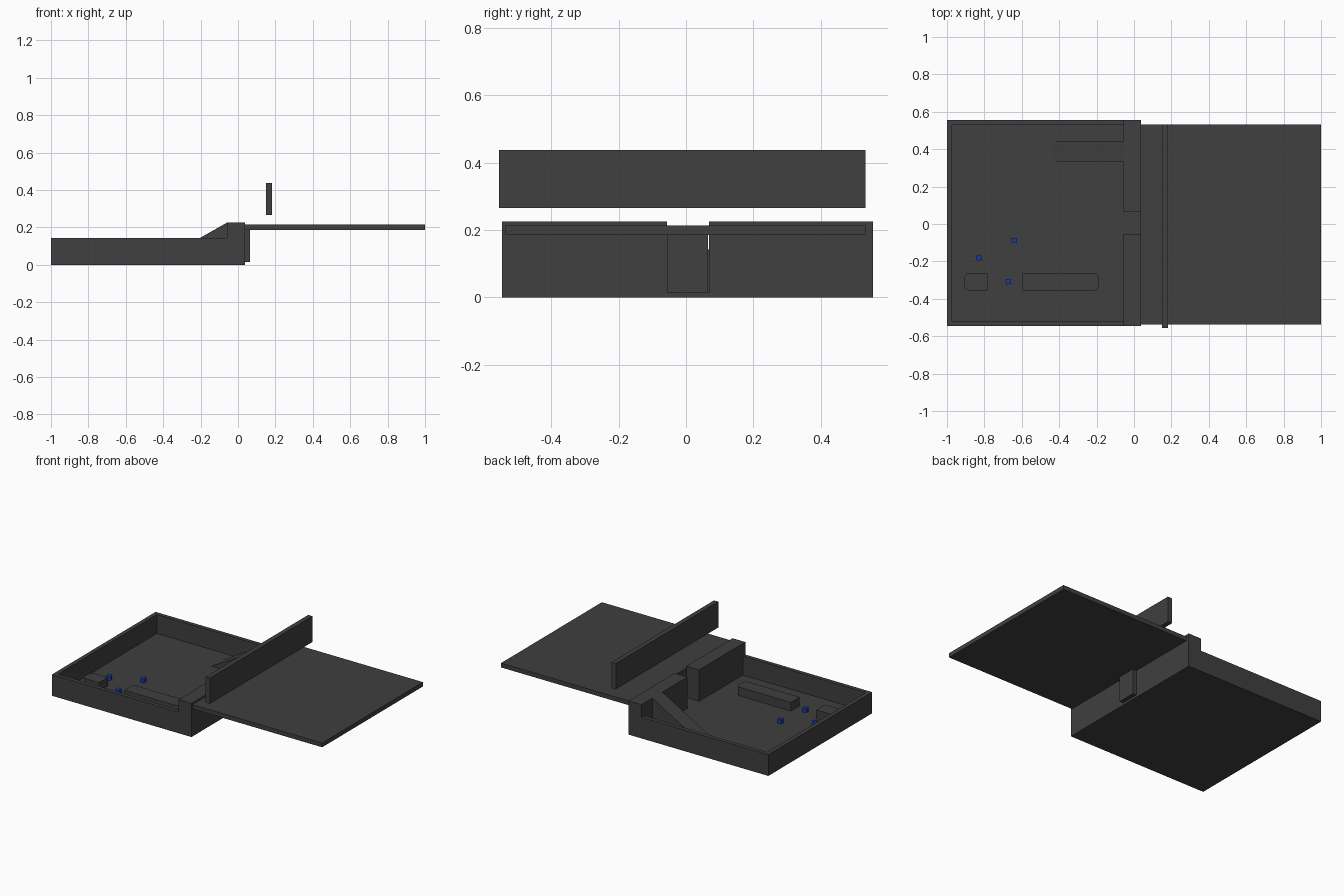
import bpy, bmesh
from math import radians, cos, sin, pi

if "Cube" in bpy.data.objects:
    bpy.data.objects.remove(bpy.data.objects["Cube"])


def material(name, rgb):
    m = bpy.data.materials.new(name)
    m.diffuse_color = (*rgb, 1)
    m.use_nodes = True
    m.node_tree.nodes["Principled BSDF"].inputs["Base Color"].default_value = m.diffuse_color
    return m


DARK = material("dark_grey", (0.05, 0.05, 0.05))
BLUE = material("blue", (0.01, 0.04, 0.4))


def prism(name, points, offset, mat=DARK):
    """Extrude a flat 3D outline by an offset vector into a closed solid."""
    bm = bmesh.new()
    face = bm.faces.new([bm.verts.new(p) for p in points])
    new = bmesh.ops.extrude_face_region(bm, geom=[face], use_keep_orig=True)["geom"]
    bmesh.ops.translate(bm, vec=offset, verts=[g for g in new if isinstance(g, bmesh.types.BMVert)])
    bmesh.ops.recalc_face_normals(bm, faces=bm.faces[:])
    mesh = bpy.data.meshes.new(name)
    bm.to_mesh(mesh)
    bm.free()
    mesh.materials.append(mat)
    ob = bpy.data.objects.new(name, mesh)
    bpy.context.collection.objects.link(ob)
    return ob


def box(name, x, y, z, mat=DARK):
    pts = [(x[0], y[0], z[0]), (x[1], y[0], z[0]), (x[1], y[1], z[0]), (x[0], y[1], z[0])]
    return prism(name, pts, (0, 0, z[1] - z[0]), mat)


FLOOR = 0.015
Y0, Y1 = -0.546, 0.555

# Tray: thin floor and three low walls
box("tray_floor", (-1, 0.037), (Y0, Y1), (0, FLOOR))
box("tray_left_wall", (-1, -0.972), (Y0, Y1), (FLOOR, 0.142))
box("tray_front_wall", (-0.972, -0.058), (Y0, Y0 + 0.027), (FLOOR, 0.142))
box("tray_back_wall", (-0.972, -0.058), (Y1 - 0.027, Y1), (FLOOR, 0.142))

# Thick dividing wall with a doorway in the middle
box("divider_front", (-0.058, 0.037), (Y0, -0.056), (FLOOR, 0.226))
box("divider_back", (-0.058, 0.037), (0.068, Y1), (FLOOR, 0.226))
box("doorway_panel", (0.035, 0.065), (-0.056, 0.066), (FLOOR, 0.19))

# Ramp from the tray floor up to the divider top
prism("ramp", [(-0.43, 0.333, FLOOR), (-0.058, 0.333, FLOOR), (-0.058, 0.333, 0.226)], (0, 0.107, 0))

# Raised platform and the board hovering above it
box("platform", (0.035, 1), (-0.536, 0.533), (0.185, 0.214))
box("hovering_board", (0.149, 0.181), (-0.555, 0.532), (0.265, 0.438))


def half_rounded_bar(name, flat_x, round_x, y0=-0.356, y1=-0.262, r=0.03):
    """Bar with square corners at flat_x and rounded corners at round_x."""
    d = 1 if round_x > flat_x else -1
    pts = [(flat_x, y1, FLOOR), (flat_x, y0, FLOOR)]
    for cy, start in ((y0 + r, -pi / 2), (y1 - r, 0)):
        for i in range(7):
            a = start + i * pi / 12
            pts.append((round_x - d * r + d * r * cos(a), cy + r * sin(a), FLOOR))
    return prism(name, pts, (0, 0, 0.058))


# Low bars on either side of a gap
half_rounded_bar("short_bar", -0.783, -0.909)
half_rounded_bar("long_bar", -0.595, -0.187)

# Small blue cubes resting on the tray floor
for i, (x, y, turn) in enumerate([(-0.829, -0.18, 20), (-0.64, -0.088, 2), (-0.672, -0.308, 8)]):
    h = 0.014
    cube = box(f"blue_cube_{i + 1}", (-h, h), (-h, h), (0, 2 * h), BLUE)
    cube.location = (x, y, FLOOR)
    cube.rotation_euler.z = radians(turn)
